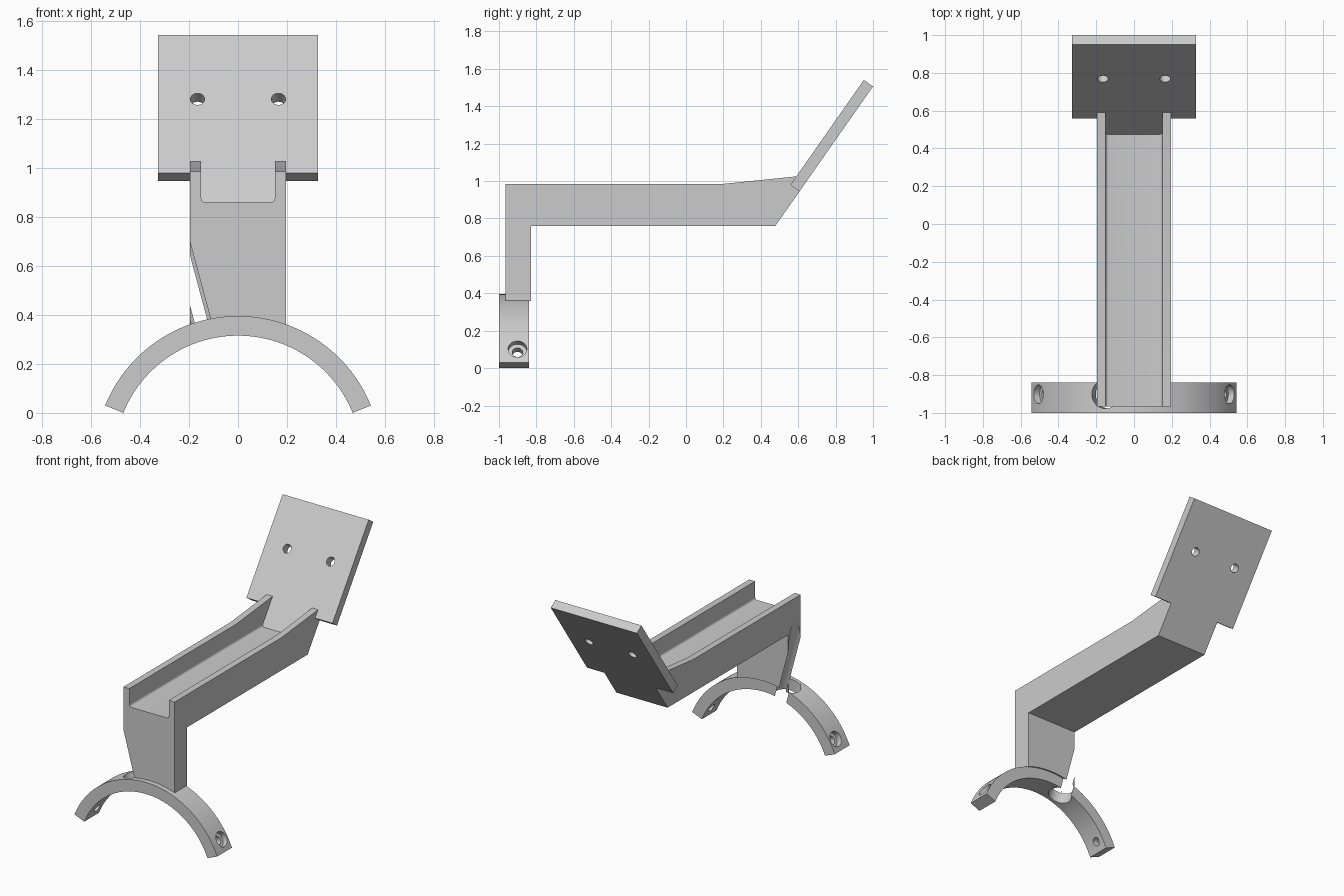
import bpy, bmesh
from math import sin, cos, pi, radians
from mathutils import Vector

cube = bpy.data.objects.get("Cube")
if cube:
    bpy.data.objects.remove(cube, do_unlink=True)

grey = bpy.data.materials.new("plain grey")
grey.use_nodes = True
colour = (0.6, 0.6, 0.6, 1)
grey.diffuse_color = colour
grey.node_tree.nodes["Principled BSDF"].inputs["Base Color"].default_value = colour


def finish(name, bm):
    bmesh.ops.recalc_face_normals(bm, faces=bm.faces)
    mesh = bpy.data.meshes.new(name)
    bm.to_mesh(mesh)
    bm.free()
    mesh.materials.append(grey)
    obj = bpy.data.objects.new(name, mesh)
    bpy.context.collection.objects.link(obj)
    return obj


def extrude(name, points, offset):
    """Extrude a closed outline of 3D points by an offset."""
    bm = bmesh.new()
    face = bm.faces.new([bm.verts.new(p) for p in points])
    new = bmesh.ops.extrude_face_region(bm, geom=[face])["geom"]
    moved = [v for v in new if isinstance(v, bmesh.types.BMVert)]
    bmesh.ops.translate(bm, verts=moved, vec=offset)
    return finish(name, bm)


def side_profile(name, outline, half_width):
    points = [(-half_width, y, z) for y, z in outline]
    return extrude(name, points, (2 * half_width, 0, 0))


def rod(start, end, radius, segments=48):
    """Round cutter from start to end."""
    start, end = Vector(start), Vector(end)
    axis = end - start
    bm = bmesh.new()
    bmesh.ops.create_cone(bm, cap_ends=True, segments=segments,
                          radius1=radius, radius2=radius, depth=axis.length)
    bmesh.ops.rotate(bm, verts=bm.verts, matrix=axis.to_track_quat("Z", "Y").to_matrix())
    bmesh.ops.translate(bm, verts=bm.verts, vec=(start + end) / 2)
    obj = finish("cutter", bm)
    obj.hide_render = True
    return obj


def apply_modifier(obj, mod):
    bpy.context.view_layer.objects.active = obj
    bpy.ops.object.modifier_apply(modifier=mod.name)


def cut(obj, cutter):
    mod = obj.modifiers.new("cut", "BOOLEAN")
    mod.operation, mod.solver, mod.object = "DIFFERENCE", "EXACT", cutter
    apply_modifier(obj, mod)
    bpy.data.objects.remove(cutter, do_unlink=True)


# Clamp arch: a ring segment along y
HUB_Z, OUTER, INNER, BORE_Y = -0.19, 0.585, 0.505, -0.901


def radial(angle, radius, y):
    """Point around the arch hub, angle measured from vertical."""
    return Vector((radius * sin(angle), y, HUB_Z + radius * cos(angle)))


span, steps = radians(67.9), 64
angles = [span * (2 * i / steps - 1) for i in range(steps + 1)]
outline = [radial(a, OUTER, -1) for a in angles]
outline += [radial(a, INNER, -1) for a in reversed(angles)]
arch = extrude("clamp_arch", outline, (0, 0.16, 0))

# Counterbored screw holes near both arch tips
for side in (-1, 1):
    a = side * radians(60)
    cut(arch, rod(radial(a, 0.4, BORE_Y), radial(a, 0.7, BORE_Y), 0.028))
    cut(arch, rod(radial(a, 0.548, BORE_Y), radial(a, 0.7, BORE_Y), 0.05))

# Tilted plate frame in the yz plane
tilt = radians(55)
up = Vector((cos(tilt), sin(tilt)))
front = Vector((-sin(tilt), cos(tilt)))
plate_back = Vector((0.607, 0.945))
plate_front = plate_back + front * 0.06


def at_height(base, z):
    """Point on a plate surface line at height z."""
    return base + up * ((z - base.y) / up.y)


# Post and arm in one bent profile
arm = side_profile("post_and_arm", [
    (-0.965, 0.30), (-0.83, 0.30), (-0.83, 0.76), at_height(plate_back, 0.76),
    plate_back, plate_front, at_height(plate_front, 1.025),
    (0.2, 0.985), (-0.965, 0.985)], 0.195)

# Channel along the arm, with rounded floor corners
channel = side_profile("cutter", [
    (-1.2, 0.86), at_height(plate_front, 0.86),
    at_height(plate_front, 1.2), (-1.2, 1.2)], 0.15)
bm = bmesh.new()
bm.from_mesh(channel.data)
floor_edges = [e for e in bm.edges
               if all(abs(v.co.z - 0.86) < 0.001 for v in e.verts)
               and abs(e.verts[0].co.x - e.verts[1].co.x) < 0.001]
bmesh.ops.bevel(bm, geom=floor_edges, offset=0.015, segments=4, profile=0.5, affect="EDGES")
bm.to_mesh(channel.data)
bm.free()
cut(arm, channel)

# Seat the post on the arch
cut(arm, rod((0, -1.2, HUB_Z), (0, -0.6, HUB_Z), OUTER - 0.002, 160))

# Slanted tool bore through the post side and arch
for part in (arm, arch):
    a = radians(-15)
    cut(part, rod(radial(a, 0.4, BORE_Y), radial(a, 1.3, BORE_Y), 0.0758, 64))

# Mounting plate with two screw holes
plate = side_profile("mounting_plate", [
    plate_back, plate_front, plate_front + up * 0.685, plate_back + up * 0.685], 0.327)
hole = at_height(plate_front, 1.28)
for x in (-0.165, 0.165):
    a, b = hole + front * 0.1, hole - front * 0.2
    cut(plate, rod((x, a.x, a.y), (x, b.x, b.y), 0.029))

# Smooth curved walls, keep edges sharp
bpy.ops.object.select_all(action="DESELECT")
for part in (arch, arm, plate):
    part.select_set(True)
bpy.context.view_layer.objects.active = arm
bpy.ops.object.shade_smooth_by_angle(angle=radians(30))
